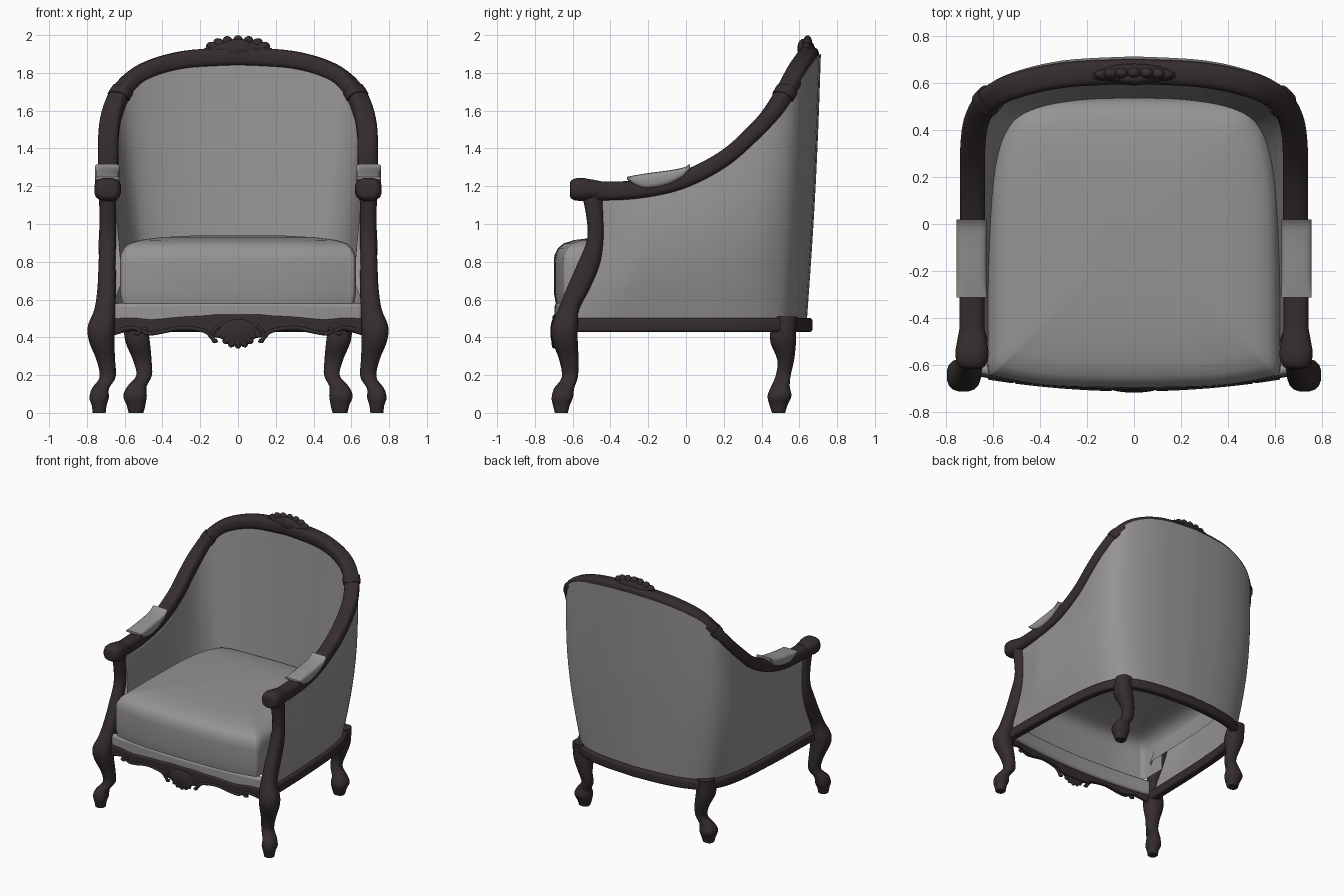
import bpy, bmesh, math
from mathutils import Vector, Matrix

if "Cube" in bpy.data.objects:
    bpy.data.objects.remove(bpy.data.objects["Cube"])


def material(name, rgb):
    m = bpy.data.materials.new(name)
    m.diffuse_color = (*rgb, 1)
    m.use_nodes = True
    m.node_tree.nodes["Principled BSDF"].inputs["Base Color"].default_value = m.diffuse_color
    return m


WOOD = material("dark wood", (0.036, 0.026, 0.026))
CLOTH = material("grey upholstery", (0.30, 0.295, 0.285))


def finish(name, bm, mat, angle=40):
    bmesh.ops.recalc_face_normals(bm, faces=bm.faces)
    me = bpy.data.meshes.new(name)
    bm.to_mesh(me)
    bm.free()
    me.materials.append(mat)
    for p in me.polygons:
        p.use_smooth = True
    me.set_sharp_from_angle(angle=math.radians(angle))
    ob = bpy.data.objects.new(name, me)
    bpy.context.collection.objects.link(ob)
    return ob


def spline(pts, n=6):
    """Catmull-Rom curve through points of any dimension."""
    out = []
    for i in range(len(pts) - 1):
        p0, p1, p2 = pts[max(i - 1, 0)], pts[i], pts[i + 1]
        p3 = pts[min(i + 2, len(pts) - 1)]
        for k in range(n):
            t = k / n
            out.append(tuple(.5 * (2 * b + (c - a) * t + (2 * a - 5 * b + 4 * c - d) * t * t
                                   + (3 * b - a - 3 * c + d) * t ** 3)
                             for a, b, c, d in zip(p0, p1, p2, p3)))
    return out + [tuple(pts[-1])]


def loft(name, rings, mat, angle=40, closed=True, skip=None):
    """Skin rings of points; skip(centre) leaves a face out."""
    bm = bmesh.new()
    vs = [[bm.verts.new(p) for p in r] for r in rings]
    n = len(vs[0])
    for a, b in zip(vs, vs[1:]):
        for j in range(n if closed else n - 1):
            quad = (a[j], a[(j + 1) % n], b[(j + 1) % n], b[j])
            if not skip or not skip(sum((v.co for v in quad), Vector()) / 4):
                bm.faces.new(quad)
    for end in (vs[0], vs[-1]):
        if closed and not (skip and end is vs[0]):
            bm.faces.new(end)
        elif not closed:  # bridge the two skins at the ends
            for k in range(n // 2 - 1):
                bm.faces.new((end[k], end[k + 1], end[n - 2 - k], end[n - 1 - k]))
    return finish(name, bm, mat, angle)


def section(c, u, v, a, b, n=16, p=.75):
    pts = []
    for k in range(n):
        t = 2 * math.pi * (k + .5) / n
        co, si = math.cos(t), math.sin(t)
        pts.append(Vector(c) + Vector(u) * a * math.copysign(abs(co) ** p, co)
                   + Vector(v) * b * math.copysign(abs(si) ** p, si))
    return pts


def sweep(name, path, a, b, mat, ref=(0, 0, 1), p=.75, thin=0):
    path = [Vector(q) for q in path]
    rings = []
    for i, c in enumerate(path):
        t = (path[min(i + 1, len(path) - 1)] - path[max(i - 1, 0)]).normalized()
        side = t.cross(Vector(ref)).normalized()
        rings.append(section(c, side, side.cross(t), a, b * (1 - thin * abs(t.z)), p=p))
    return loft(name, rings, mat)


def blobs(name, items, mat):
    """Ellipsoids: (centre, radii, turn about y)."""
    bm = bmesh.new()
    for c, r, turn in items:
        m = Matrix.Translation(c) @ Matrix.Rotation(turn, 4, 'Y') @ Matrix.Diagonal((*r, 1))
        bmesh.ops.create_uvsphere(bm, u_segments=16, v_segments=10, radius=1, matrix=m)
    return finish(name, bm, mat)


def mirrored(half):
    """Extend a path that ends on x = 0 to the other side."""
    return half + [(-q[0], *q[1:]) for q in reversed(half[:-1])]


# Shared curves: arm and back rail, and the seat plan below it
RAIL = [(.69, -.56, 1.18), (.69, -.4, 1.175), (.69, -.2, 1.19), (.687, 0, 1.24), (.687, .2, 1.345),
        (.685, .35, 1.475), (.665, .455, 1.59), (.61, .535, 1.71), (.50, .59, 1.805),
        (.29, .635, 1.868), (0, .65, 1.887)]
PLAN = [(.69, -.6), (.685, -.4), (.68, -.2), (.67, 0), (.655, .2), (.63, .35), (.595, .45),
        (.54, .53), (.42, .59), (.24, .625), (0, .64)]
rail, plan = spline(RAIL), spline(PLAN)
# Leg rows: x, y, z, half width, half depth
FRONT = [(.735, -.66, 0, .035, .035), (.735, -.66, .04, .04, .045), (.735, -.655, .08, .052, .057),
         (.728, -.645, .13, .046, .054), (.69, -.615, .19, .043, .043), (.70, -.62, .28, .05, .052),
         (.722, -.64, .38, .068, .068), (.724, -.642, .46, .072, .07), (.705, -.62, .55, .056, .056),
         (.695, -.57, .66, .05, .062), (.693, -.515, .79, .046, .06), (.69, -.48, .92, .044, .044),
         (.69, -.484, 1.05, .044, .046), (.69, -.50, 1.17, .048, .056)]
BACK = [(.54, .49, 0, .04, .035), (.54, .49, .04, .05, .048), (.545, .495, .09, .063, .064),
        (.535, .50, .14, .052, .05), (.497, .515, .2, .042, .04), (.507, .528, .28, .05, .045),
        (.53, .515, .37, .065, .068), (.54, .515, .44, .065, .068), (.545, .53, .51, .055, .058)]


def post_y(z):
    for a, b in zip(FRONT[7:], FRONT[8:]):
        if z <= b[2]:
            return a[1] + (b[1] - a[1]) * (z - a[2]) / (b[2] - a[2])
    return -.50


# Legs, scroll ends, pads and cuffs on both sides
for s, label in ((1, "right"), (-1, "left")):
    for name, rows in (("front_leg_and_post", FRONT), ("back_leg", BACK)):
        rings = []
        for x, y, z, a, b in spline(rows, 4):
            r = section((0, 0, 0), (1, 0, 0), (0, 1, 0), a, b, p=.8)
            rings.append([Vector((s * (x + q.x), y + q.y, max(z, 0))) for q in r])
        loft(f"{label}_{name}", rings, WOOD)
    # rounded knuckle at the arm end
    rows = [(-.615, .03, .03), (-.61, .05, .045), (-.59, .066, .058), (-.55, .072, .062),
            (-.52, .068, .057), (-.45, .055, .045)]
    loft(f"{label}_arm_scroll", [section((s * .69, y, 1.183), (1, 0, 0), (0, 0, 1), a, b)
                                 for y, a, b in spline(rows, 3)], WOOD)
    # arm pad: y, bottom z, top z
    rows = [(-.312, 1.235, 1.25), (-.26, 1.20, 1.26), (-.2, 1.185, 1.27), (-.1, 1.205, 1.283),
            (-.03, 1.24, 1.295), (.0, 1.265, 1.305), (.02, 1.29, 1.318)]
    loft(f"{label}_arm_pad", [section((s * .692, y, (lo + hi) / 2), (1, 0, 0), (0, 0, 1), .065,
                                      (hi - lo) / 2, p=.5) for y, lo, hi in spline(rows, 3)], CLOTH)
    # carved cuff where arm rail meets back rail
    sweep(f"{label}_rail_cuff", [(s * x, y, z) for x, y, z in rail[40:43]], .063, .052, WOOD, thin=.1)

# Arm and back rail in one sweep, and the seat rail
sweep("arm_and_back_rail", mirrored(rail), .054, .05, WOOD, p=.6, thin=.22)
sweep("seat_rail", mirrored([(x, y, .465) for x, y in plan]), .03, .037, WOOD, p=.4)

# Upholstered shell: outer skin, rolled over under the rail, inner skin down to the cushion
half = []
N = 12
for (x, y, z), (px, py) in zip(rail, plan):
    back = max(y, 0) / .65
    out_lo = Vector((px, py, .49))
    out_hi = Vector((x * (1.02 + .02 * back), y + .064 * back ** 1.7, z + .012))
    in_hi = Vector((x * .945, y - .035 * back, z - .035 * (1 - .5 * back)))
    in_lo = Vector((px * .89, py * (.83 if py > 0 else 1), .70))
    ring = []
    for lo, hi, order, bulge in ((out_lo, out_hi, range(N + 1), .045), (in_lo, in_hi, range(N, -1, -1), 0)):
        for k in order:
            v = k / N
            q = lo.lerp(hi, v)
            q.y += .2 * bulge * math.sin(math.pi * v) * back ** 2
            q.y = max(q.y, post_y(q.z) + .012)
            fade = min(1, (q.y - post_y(q.z)) / .25)
            q.x += bulge * fade * math.sin(math.pi * v) * x / .69
            ring.append(tuple(q))
    half.append(ring)
rings = half + [[(-q[0], q[1], q[2]) for q in r] for r in reversed(half[:-1])]
loft("upholstered_shell", rings, CLOTH, 50, closed=False)

# Seat cushion: plan outline in domed layers, hollow below and open where it meets the shell
outline = spline([(0, -.70), (.35, -.69), (.57, -.655), (.62, -.63), (.625, -.5), (.62, 0),
                  (.60, .25), (.545, .43), (.43, .52), (0, .54)], 5)
outline = outline + [(-x, y) for x, y in reversed(outline[1:-1])]
layers = [(.985, .58), (.99, .60), (1, .64), (1, .79), (.995, .835), (.965, .872),
          (.92, .897), (.83, .915), (.65, .93), (.4, .938), (.1, .94)]
loft("seat_cushion", [[(x * f, -.06 + (y + .06) * f, z) for x, y in outline] for f, z in layers],
     CLOTH, 60, skip=lambda c: c.z < .78 and c.y > -.45)


# Bowed strips across the front: x, bottom z, top z
def bow(x):
    return -.70 + .055 * (x / .65) ** 2


def strip(name, rows, shift, depth, mat, bevel):
    rows = mirrored(spline(rows, 5))
    ob = loft(name, [[(x, bow(x) + shift, lo), (x, bow(x) + shift, hi),
                      (x, bow(x) + depth, hi), (x, bow(x) + depth, lo)] for x, lo, hi in rows], mat)
    m = ob.modifiers.new("soft edges", 'BEVEL')
    m.width, m.segments, m.limit_method = bevel, 3, 'ANGLE'


strip("seat_front_band", [(.66, .46, .58), (.3, .46, .585), (0, .46, .585)], .005, .05, CLOTH, .02)
strip("front_apron", [(.66, .41, .50), (.55, .435, .502), (.45, .415, .495), (.3, .435, .508),
                      (.17, .425, .515), (.12, .40, .52), (0, .39, .52)], -.006, .03, WOOD, .01)

# Carved shell and scrolls on the apron
fan = [((0, -.70, .43), (.1, .018, .07), 0)]
for k in range(7):
    t = math.pi * (k + .5) / 7
    fan.append(((.06 * math.cos(t), -.70, .42 - .04 * math.sin(t)), (.04, .013, .024), t))
blobs("apron_shell_carving", fan, WOOD)
for s, label in ((1, "right"), (-1, "left")):
    for n, pts in enumerate(([(.10, .46), (.13, .43), (.135, .40), (.125, .38), (.11, .385)],
                             [(.14, .40), (.18, .435), (.3, .45), (.4, .43), (.47, .42), (.5, .435), (.48, .45)],
                             [(.62, .44), (.56, .45), (.52, .435), (.53, .42), (.55, .425)])):
        sweep(f"{label}_apron_scroll_{n + 1}", [(s * x, bow(x) - .002, z) for x, z in spline(pts, 5)],
              .011, .011, WOOD, ref=(0, 1, 0), p=1)

# Carved crest on top of the back: low leaves spreading from a fan
crest = [((0, .64, 1.915), (.16, .045, .06), 0), ((0, .62, 1.93), (.08, .03, .05), 0)]
for k in range(9):
    t = math.pi * k / 8
    crest.append(((.13 * math.cos(t), .632 + .012 * math.sin(t), 1.913 + .045 * math.sin(t)),
                  (.058 - .017 * math.sin(t), .024, .03), -t))
blobs("crest_carving", crest, WOOD)
